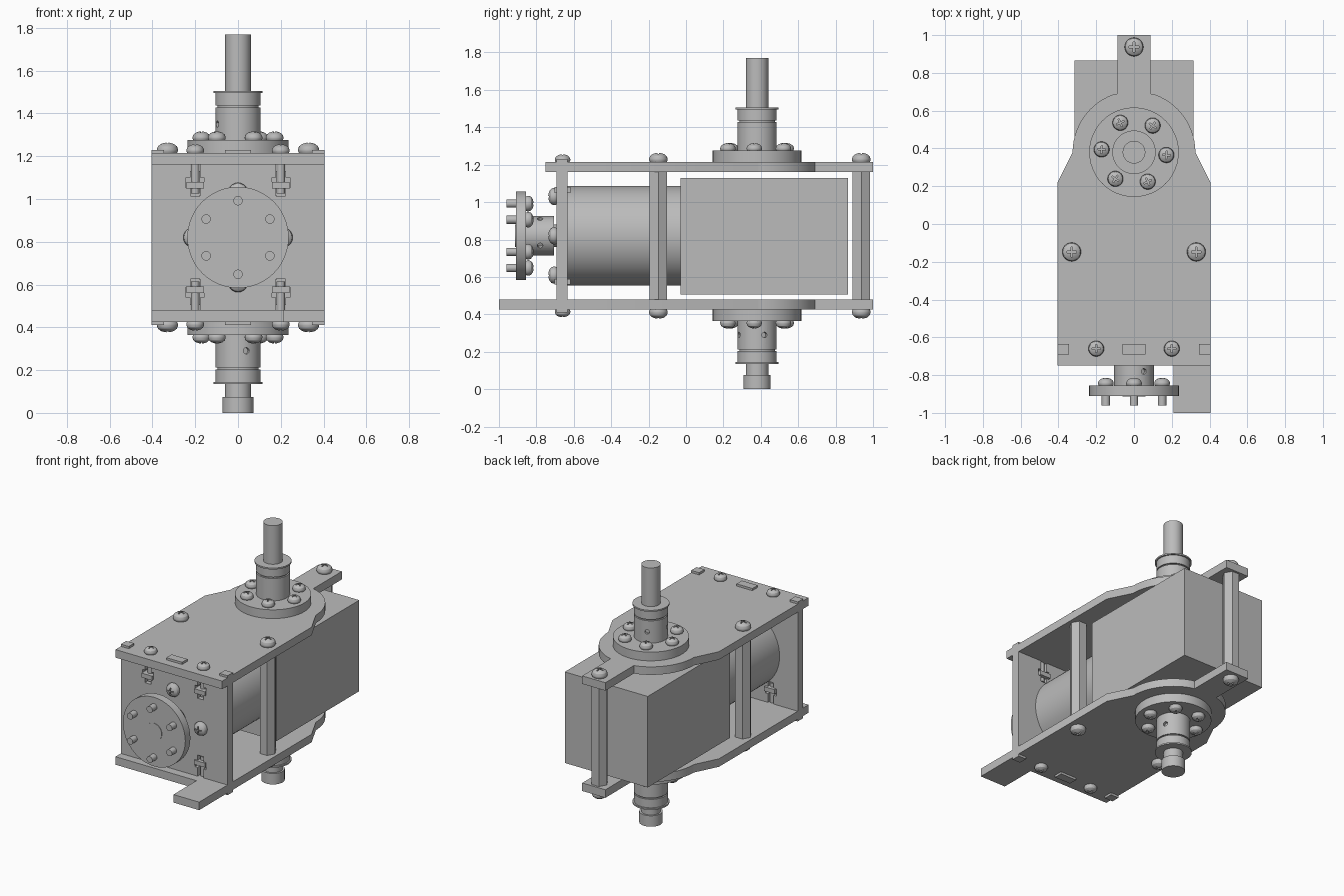
import bpy, bmesh
from math import pi, cos, sin, radians
from mathutils import Matrix, Vector

if "Cube" in bpy.data.objects:
    bpy.data.objects.remove(bpy.data.objects["Cube"])

grey = bpy.data.materials.new("metal grey")
grey.use_nodes = True
COLOUR = (0.5, 0.5, 0.5, 1)
grey.diffuse_color = COLOUR
grey.node_tree.nodes["Principled BSDF"].inputs["Base Color"].default_value = COLOUR

MID = 0.82          # height of the symmetry plane
AXIS_Y = 0.38       # output shaft axis
parts = []


def add(name, mesh, matrix=Matrix()):
    ob = bpy.data.objects.new(name, mesh)
    bpy.context.collection.objects.link(ob)
    ob.matrix_world = matrix
    if not mesh.materials:
        mesh.materials.append(grey)
    parts.append(ob)
    return ob


def to_mesh(name, bm):
    bmesh.ops.recalc_face_normals(bm, faces=bm.faces)
    mesh = bpy.data.meshes.new(name)
    bm.to_mesh(mesh)
    bm.free()
    return mesh


def lathe(name, profile, sides=48):
    """Revolve (radius, height) points about z."""
    bm = bmesh.new()
    verts = [bm.verts.new((r, 0, z)) for r, z in profile]
    edges = [bm.edges.new(p) for p in zip(verts, verts[1:])]
    bmesh.ops.spin(bm, geom=verts + edges, cent=(0, 0, 0), axis=(0, 0, 1),
                   angle=2 * pi, steps=sides, use_merge=True)
    bmesh.ops.remove_doubles(bm, verts=bm.verts, dist=1e-5)
    return to_mesh(name, bm)


def rod(name, r, length, sides=32):
    return lathe(name, [(0, 0), (r, 0), (r, length), (0, length)], sides)


def box(name, lo, hi):
    lo, hi = Vector(lo), Vector(hi)
    bm = bmesh.new()
    bmesh.ops.create_cube(bm, size=1)
    bmesh.ops.scale(bm, vec=hi - lo, verts=bm.verts)
    bmesh.ops.translate(bm, vec=(lo + hi) / 2, verts=bm.verts)
    return to_mesh(name, bm)


def extrude(name, outline, depth):
    """Extrude an xy outline upwards."""
    bm = bmesh.new()
    face = bm.faces.new([bm.verts.new((x, y, 0)) for x, y in outline])
    top = bmesh.ops.extrude_face_region(bm, geom=[face])["geom"]
    bmesh.ops.translate(bm, vec=(0, 0, depth),
                        verts=[v for v in top if isinstance(v, bmesh.types.BMVert)])
    return to_mesh(name, bm)


def cut(mesh, cutters):
    """Subtract cutter (mesh, matrix) pairs and return the baked mesh."""
    ob = bpy.data.objects.new("work", mesh)
    bpy.context.collection.objects.link(ob)
    helpers = [ob]
    for cutter, matrix in cutters:
        c = bpy.data.objects.new("cutter", cutter)
        c.matrix_world = matrix
        c.hide_render = True
        bpy.context.collection.objects.link(c)
        helpers.append(c)
        mod = ob.modifiers.new("cut", "BOOLEAN")
        mod.object, mod.operation, mod.solver = c, "DIFFERENCE", "EXACT"
    deps = bpy.context.evaluated_depsgraph_get()
    baked = bpy.data.meshes.new_from_object(ob.evaluated_get(deps))
    baked.name = mesh.name
    for h in helpers:
        bpy.data.objects.remove(h)
    baked.materials.clear()
    return baked


def at(x, y, z):
    return Matrix.Translation((x, y, z))


UP = Matrix()
DOWN = Matrix.Rotation(pi, 4, "X")
FRONT = Matrix.Rotation(pi / 2, 4, "X")     # local z points to -y
BACK = Matrix.Rotation(-pi / 2, 4, "X")     # local z points to +y

# Shared domed screw head with a cross recess
dome = [(0, 0), (.042, 0), (.046, .008), (.046, .016), (.041, .029), (.028, .039), (.013, .044), (0, .045)]
head = cut(lathe("screw_head", dome, 24), [
    (box("slot", (-.024, -.004, .03), (.024, .004, .06)), Matrix()),
    (box("slot", (-.004, -.024, .03), (.004, .024, .06)), Matrix())])


def screw(name, matrix, size=1.0):
    add(name, head, matrix @ Matrix.Scale(size, 4))


# Side plates, with a rounded nose and a narrow tail
right = [(.405, .22), (.325, AXIS_Y)]
right += [(.325 * cos(radians(a)), AXIS_Y + .325 * sin(radians(a))) for a in range(5, 75, 5)]
right += [(.088, .69), (.088, 1.0)]
left = [(-x, y) for x, y in reversed(right)]
add("top_plate", extrude("top_plate", [(.405, -.75)] + right + left + [(-.405, -.75)], .055), at(0, 0, 1.16))
foot = [(.21, -.75), (.21, -1.0), (.405, -1.0)]
add("bottom_plate", extrude("bottom_plate", foot + right + left + [(-.405, -.75)], .055), at(0, 0, .425))

# Front panel with tabs and T-shaped nut slots
quarter = [(.06, .41), (.06, .34), (.178, .34), (.178, .28), (.158, .28), (.158, .232), (.178, .232), (.178, .195)]
quarter += [(.4 - x, y) for x, y in reversed(quarter[2:])] + [(.345, .34), (.345, .41), (.405, .41)]
half = quarter + [(x, -y) for x, y in reversed(quarter)]
panel = half + [(-x, y) for x, y in reversed(half)]
add("front_panel", extrude("front_panel", panel, .058), at(0, -.634, MID) @ FRONT)

# Motor, gearbox and drive shaft
add("motor", rod("motor", .267, .61, 64), at(0, -.635, MID) @ BACK)
add("gearbox", box("gearbox", (-.315, -.03, .505), (.315, .865, 1.13)))

# Hexagonal spacers with their screws
spacer = rod("spacer", .055, .68, 6)
for label, x, y in (("left", .33, -.148), ("right", -.33, -.148), ("rear", 0, .937)):
    add(label + "_spacer", spacer, at(x, y, .48))
    screw(label + "_spacer_top_screw", at(x, y, 1.215) @ UP, 1.08)
    screw(label + "_spacer_bottom_screw", at(x, y, .425) @ DOWN, 1.08)

# Panel bolts with captive nuts
bolt = rod("bolt", .02, .17, 16)
nut = box("nut", (-.04, -.043, .085), (.04, .043, .115))
for side, x in (("left", .2), ("right", -.2)):
    for level, turn, z in (("top", UP, 1.215), ("bottom", DOWN, .425)):
        place = at(x, -.66, z) @ turn
        screw(f"{side}_{level}_panel_screw", place, .9)
        add(f"{side}_{level}_panel_bolt", bolt, place @ at(0, 0, -.19))
        add(f"{side}_{level}_panel_nut", nut, place @ at(0, 0, -.25))

# Motor mounting screws on the front panel
for i in range(4):
    a = i * pi / 2
    screw("motor_screw", at(.21 * cos(a), -.692, MID + .21 * sin(a)) @ FRONT)


def hub(name, place, profile, disc, screw_angle, hole_angles, hole_z):
    """Flanged hub with six screws and set screw holes."""
    drill = rod("drill", .015, .06, 12)
    holes = [(drill, Matrix.Rotation(radians(a), 4, "Z") @ at(.085, 0, hole_z)
              @ Matrix.Rotation(pi / 2, 4, "Y")) for a in hole_angles]
    add(name, cut(lathe(name, profile), holes), place)
    for i in range(6):
        spin = Matrix.Rotation(radians(screw_angle + 60 * i), 4, "Z")
        screw(name + "_screw", place @ spin @ at(.172, 0, disc), .9)


# Output hubs with bearings and shafts
flange = [(0, 0), (.237, 0), (.237, .06), (.105, .06), (.105, .213), (.095, .213), (.095, .222),
          (.105, .222), (.105, .28), (.115, .28), (.115, .29), (.06, .29)]
hub("top_hub", at(0, AXIS_Y, 1.215), flange + [(.06, .555), (0, .555)], .06, -5, (112, 202), .135)
hub("bottom_hub", at(0, AXIS_Y, .425) @ DOWN,
    flange + [(.06, .35), (.073, .35), (.073, .425), (0, .425)], .06, 5, (-22, 68), .135)

# Front hub, facing backwards on the motor shaft
hub("front_hub", at(0, -.91, MID) @ BACK,
    [(0, 0), (.237, 0), (.237, .055), (.105, .055), (.105, .205), (.06, .205), (.06, .28), (0, .28)],
    .055, 30, (-60, 30), .13)
add("drive_shaft_end", rod("drive_shaft_end", .06, .004), at(0, -.909, MID) @ FRONT)
stud = rod("stud", .022, .06, 20)
for i in range(6):
    a = radians(30 + 60 * i)
    add("front_hub_stud", stud, at(.172 * cos(a), -.9, MID + .172 * sin(a)) @ FRONT)

# Smooth the round parts, keep edges crisp
bpy.ops.object.select_all(action="DESELECT")
for ob in parts:
    ob.select_set(True)
bpy.context.view_layer.objects.active = parts[0]
bpy.ops.object.shade_smooth_by_angle(angle=radians(30))
